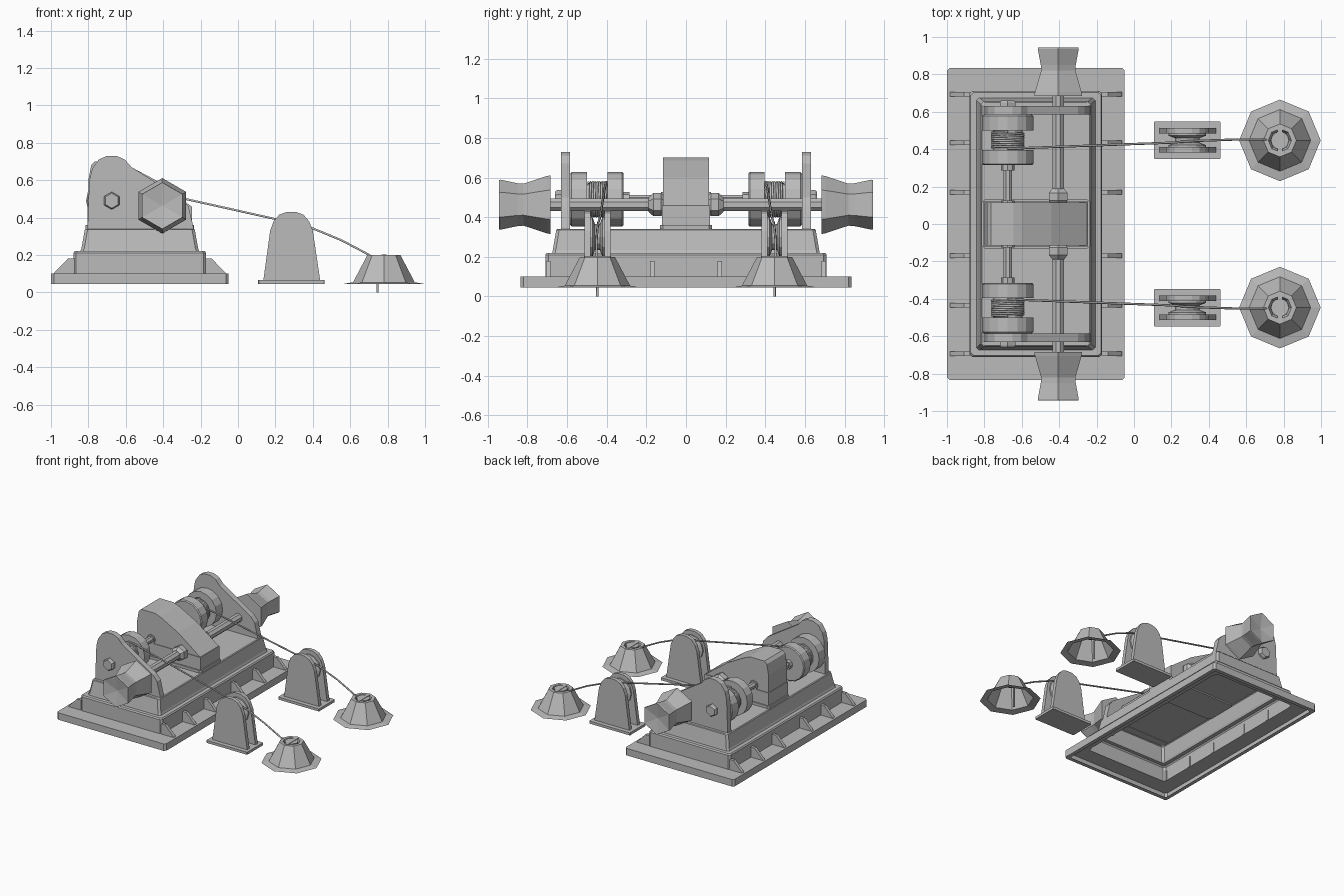
import bpy, bmesh, math
from mathutils import Vector

cube = bpy.data.objects.get("Cube")
if cube:
    bpy.data.objects.remove(cube, do_unlink=True)

GREY = bpy.data.materials.new("painted_grey")
GREY.use_nodes = True
colour = (0.5, 0.5, 0.5, 1)
GREY.diffuse_color = colour
GREY.node_tree.nodes["Principled BSDF"].inputs["Base Color"].default_value = colour


def finish(name, bm):
    bmesh.ops.recalc_face_normals(bm, faces=bm.faces)
    mesh = bpy.data.meshes.new(name)
    bm.to_mesh(mesh)
    bm.free()
    mesh.materials.append(GREY)
    ob = bpy.data.objects.new(name, mesh)
    bpy.context.collection.objects.link(ob)
    return ob


def loft(name, loops, cap_start=True, cap_end=True):
    """Skin a stack of loops that all have the same point count."""
    bm = bmesh.new()
    rings = [[bm.verts.new(p) for p in loop] for loop in loops]
    n = len(rings[0])
    for a, b in zip(rings, rings[1:]):
        for i in range(n):
            bm.faces.new((a[i], a[(i + 1) % n], b[(i + 1) % n], b[i]))
    if cap_start:
        bm.faces.new(rings[0])
    if cap_end:
        bm.faces.new(rings[-1])
    return finish(name, bm)


def rect(cx, cy, hx, hy, z, cut):
    """Rectangle with clipped corners."""
    pts = []
    for sx, sy in ((1, 1), (-1, 1), (-1, -1), (1, -1)):
        a = (cx + sx * (hx - cut), cy + sy * hy, z)
        b = (cx + sx * hx, cy + sy * (hy - cut), z)
        pts += [b, a] if sx * sy > 0 else [a, b]
    return pts


def slab(name, profile, y0, y1, inset=0.0):
    """Extrude an x-z profile along y."""
    return loft(name, [[(x, y, z) for x, z in profile] for y in (y0, y1)])


def lathe(name, profile, centre, sides, axis="Y", turn=0.0, start=True, end=True):
    """Turn (radius, position) pairs around an axis."""
    cx, cy, cz = centre
    loops = []
    for r, h in profile:
        loop = []
        for i in range(sides):
            t = turn + math.tau * i / sides
            u, v = r * math.cos(t), r * math.sin(t)
            loop.append((cx + u, cy + h, cz + v) if axis == "Y" else (cx + u, cy + v, cz + h))
        loops.append(loop)
    return loft(name, loops, start, end)


def wire(name, points, radius):
    curve = bpy.data.curves.new(name, "CURVE")
    curve.dimensions = "3D"
    curve.bevel_depth = radius
    curve.bevel_resolution = 1
    curve.use_fill_caps = True
    spline = curve.splines.new("POLY")
    spline.points.add(len(points) - 1)
    for p, co in zip(spline.points, points):
        p.co = (*co, 1)
    curve.materials.append(GREY)
    ob = bpy.data.objects.new(name, curve)
    bpy.context.collection.objects.link(ob)


# Hollow stepped bed, open underneath
BX = -0.525
steps = [(0.445, 0.805, 0.045), (0.475, 0.835, 0.045), (0.475, 0.835, 0.1),
         (0.355, 0.71, 0.1), (0.355, 0.71, 0.21), (0.348, 0.703, 0.22),
         (0.318, 0.675, 0.22), (0.312, 0.672, 0.235), (0.294, 0.655, 0.335), (0.288, 0.65, 0.34)]
loft("stepped_bed", [rect(BX, 0, hx, hy, z, 0.015) for hx, hy, z in steps], cap_start=False)

# Triangular stiffening ribs along both long sides
for side in (1, -1):
    for y in (-0.695, -0.435, -0.17, 0.17, 0.435, 0.695):
        tri = [(BX + side * d, z) for d, z in ((0.46, 0.1), (0.455, 0.108), (0.385, 0.18), (0.35, 0.18), (0.35, 0.1))]
        slab("bed_rib", tri, y - 0.012, y + 0.012)

# Central gearbox with a foot flange
loft("gearbox_foot", [rect(BX, 0, 0.29, 0.13, 0.33, 0.015), rect(BX, 0, 0.29, 0.13, 0.36, 0.015)])
case = [(-0.8, 0.34), (-0.8, 0.6), (-0.785, 0.68), (-0.765, 0.7), (-0.645, 0.7),
        (-0.6, 0.685), (-0.44, 0.6), (-0.25, 0.46), (-0.25, 0.34)]
slab("gearbox_case", case, -0.115, 0.115)
slab("gearbox_lower_casing", [(-0.805, 0.34), (-0.805, 0.46), (-0.245, 0.46), (-0.245, 0.34)], -0.12, 0.12)

# Shafts running the full width
DRUM = (-0.675, 0, 0.49)
HEAD = (-0.405, 0, 0.463)
lathe("drum_shaft", [(0.025, -0.64), (0.025, 0.64)], DRUM, 8, turn=math.pi / 8)
lathe("capstan_shaft", [(0.034, -0.7), (0.034, 0.7)], HEAD, 8, turn=math.pi / 8)

cheek = [(-0.805, 0.335), (-0.795, 0.6), (-0.78, 0.66), (-0.745, 0.71), (-0.7, 0.73), (-0.65, 0.73),
         (-0.605, 0.71), (-0.57, 0.67), (-0.3, 0.5), (-0.265, 0.46), (-0.235, 0.335)]
guide = [(0.135, 0.06), (0.172, 0.33), (0.19, 0.38), (0.22, 0.415), (0.26, 0.43), (0.31, 0.43),
         (0.35, 0.415), (0.38, 0.38), (0.4, 0.33), (0.44, 0.06)]

for s in (1, -1):
    def at(base, y):
        return (base[0], s * y, base[2])

    def turned(name, profile, base, sides, **kw):
        lathe(name, [(r, s * y) for r, y in profile], base, sides, **kw)

    # Bearing cheek and bolt
    slab("bearing_cheek", cheek, s * 0.585, s * 0.63)
    turned("shaft_bolt", [(0.047, 0.63), (0.047, 0.65), (0.04, 0.66)], DRUM, 6, turn=math.pi / 6)

    # Cable drum
    turned("drum_flange_inner", [(0.13, 0.315), (0.137, 0.322), (0.137, 0.395)], DRUM, 16)
    turned("drum_flange_outer", [(0.137, 0.5), (0.137, 0.578), (0.13, 0.585)], DRUM, 16)
    turned("drum_core", [(0.078, 0.39), (0.078, 0.505)], DRUM, 12)
    turned("drum_coupling", [(0.036, 0.285), (0.036, 0.32)], DRUM, 8)
    turned("drum_shaft_collar", [(0.036, 0.11), (0.036, 0.125)], DRUM, 8)
    turns, per = 8, 14
    coil = []
    for i in range(turns * per + 1):
        a = math.pi / 2 - math.tau * i / per
        coil.append((DRUM[0] + 0.086 * math.cos(a), s * (0.402 + 0.09 * i / (turns * per)),
                     DRUM[2] + 0.086 * math.sin(a)))
    wire("wound_cable", coil, 0.006)

    # Capstan head: six-sided, waisted, with a dished end
    turned("capstan_collar", [(0.045, 0.11), (0.058, 0.125), (0.058, 0.165), (0.036, 0.19)], HEAD, 6,
           turn=math.pi / 6)
    turned("capstan_head", [(0.03, 0.683), (0.148, 0.685), (0.144, 0.705), (0.106, 0.82), (0.108, 0.85),
                            (0.126, 0.935), (0.124, 0.943), (0.004, 0.925)], HEAD, 6, turn=math.pi / 6)

    # Cable guide: foot, two rounded plates and a grooved sheave
    y = s * 0.447
    loft("guide_foot", [rect(0.285, y, 0.178, 0.1, z, 0.004) for z in (0.045, 0.065)])
    for t in (1, -1):
        slab("guide_plate", guide, y + t * 0.036, y + t * 0.066)
    lathe("guide_sheave", [(0.1, -0.036), (0.1, -0.025), (0.065, -0.012), (0.065, 0.012),
                           (0.1, 0.025), (0.1, 0.036)], (0.285, y, 0.3), 12)

    # Hollow eight-sided deck funnel with a brim and sunken cap
    funnel = (0.78, y, 0)
    lathe("deck_funnel", [(0.218, 0.045), (0.165, 0.054), (0.088, 0.2), (0.062, 0.2), (0.05, 0.17)],
          funnel, 8, axis="Z", start=False)
    loft("funnel_slot", [rect(0.78, y, 0.014, 0.068, z, 0.002) for z in (0.198, 0.203)])
    lathe("funnel_cap", [(0.048, 0.17), (0.048, 0.2)], funnel, 12, axis="Z")

    # Cable from drum over the sheave and down through the funnel
    path = [(-0.675, 0.402, 0.578), (-0.62, 0.405, 0.575), (0.2, 0.435, 0.392), (0.285, 0.442, 0.375),
            (0.4, 0.447, 0.342), (0.55, 0.452, 0.28), (0.68, 0.452, 0.212), (0.725, 0.45, 0.185),
            (0.745, 0.447, 0.15), (0.745, 0.447, 0)]
    wire("run_out_cable", [(x, s * yy, z) for x, yy, z in path], 0.006)
